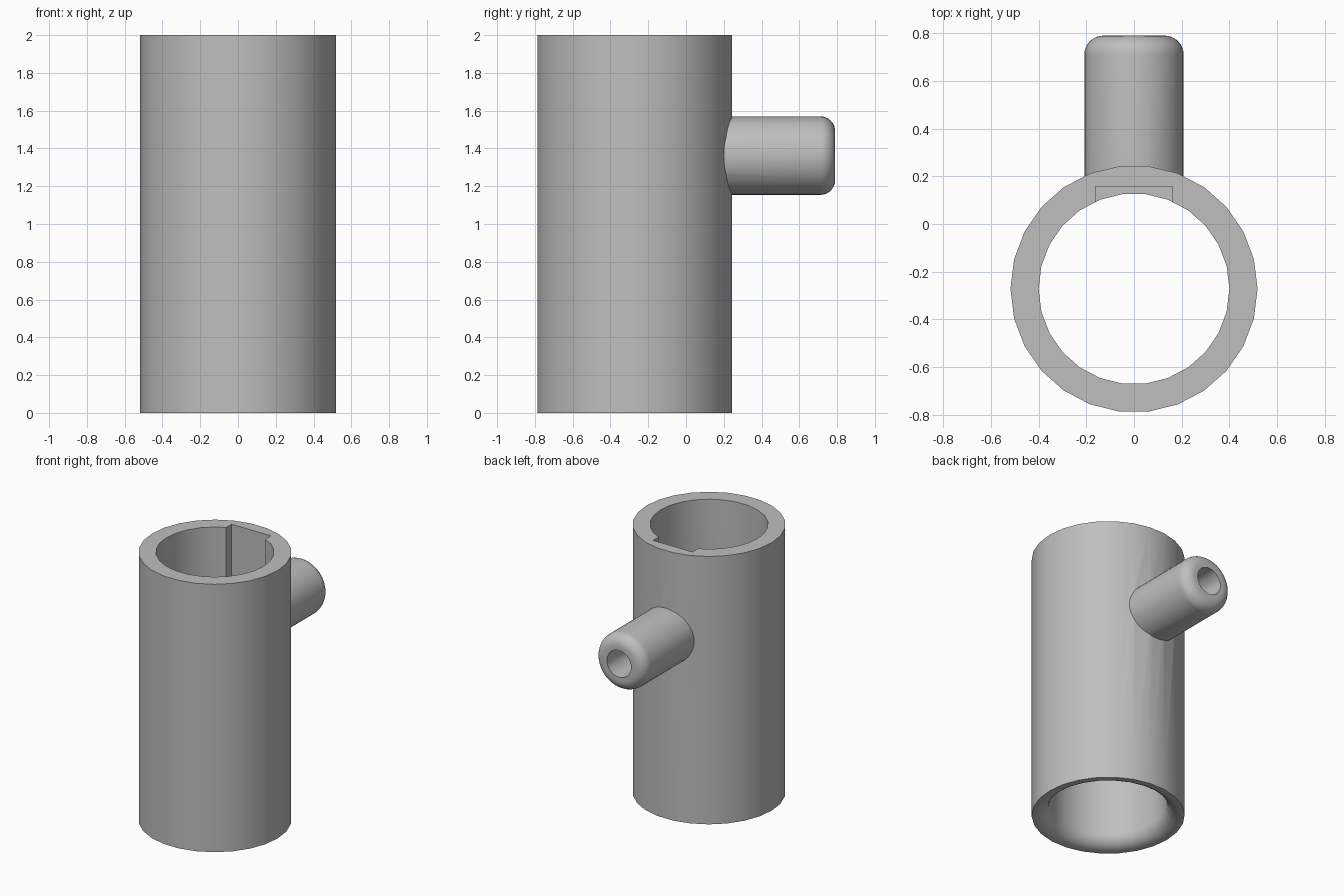
import bpy
import bmesh
import math
from mathutils import Matrix, Vector

if "Cube" in bpy.data.objects:
    bpy.data.objects.remove(bpy.data.objects["Cube"], do_unlink=True)

gray = bpy.data.materials.new("plain gray")
gray.use_nodes = True
color = (0.52, 0.52, 0.52, 1)
gray.diffuse_color = color
gray.node_tree.nodes["Principled BSDF"].inputs["Base Color"].default_value = color


def make_object(name, bm, matrix):
    bm.transform(matrix)
    bmesh.ops.recalc_face_normals(bm, faces=bm.faces)
    mesh = bpy.data.meshes.new(name)
    bm.to_mesh(mesh)
    bm.free()
    mesh.materials.append(gray)
    obj = bpy.data.objects.new(name, mesh)
    bpy.context.collection.objects.link(obj)
    return obj


def lathe(name, profile, segments, matrix):
    """Revolve a closed (radius, height) profile about z."""
    bm = bmesh.new()
    rings = []
    for i in range(segments):
        a = math.tau * i / segments
        rings.append([bm.verts.new((r * math.cos(a), r * math.sin(a), z))
                      for r, z in profile])
    count = len(profile)
    for i, ring in enumerate(rings):
        following = rings[(i + 1) % segments]
        for j in range(count):
            k = (j + 1) % count
            bm.faces.new((ring[j], following[j], following[k], ring[k]))
    return make_object(name, bm, matrix)


def arc(cx, cz, radius, start, end, steps=8):
    angles = [math.radians(start + (end - start) * i / steps) for i in range(steps + 1)]
    return [(cx + radius * math.cos(a), cz + radius * math.sin(a)) for a in angles]


def combine(target, tool, operation):
    mod = target.modifiers.new(operation.lower(), 'BOOLEAN')
    mod.object = tool
    mod.operation = operation
    mod.solver = 'EXACT'
    bpy.context.view_layer.objects.active = target
    bpy.ops.object.modifier_apply(modifier=mod.name)
    bpy.data.objects.remove(tool, do_unlink=True)


# Main tube, with a rounded flare at the lower mouth of the bore
AXIS_Y, OUTER, BORE, FLARE = -0.272, 0.518, 0.4, 0.1
body_profile = [(OUTER, 0), (OUTER, 2), (BORE, 2)]
body_profile += arc(BORE + FLARE, FLARE, FLARE, 180, 270)
body = lathe("tube_with_side_port", body_profile, 26, Matrix.Translation((0, AXIS_Y, 0)))

# Side port, pointing to the back with a rounded rim
PORT_Z, PORT_R, HOLE_R, ROUND = 1.362, 0.208, 0.1, 0.08
START, END = 0.18, 0.79
to_back = Matrix.Translation((0, 0, PORT_Z)) @ Matrix.Rotation(-math.pi / 2, 4, 'X')
port_profile = [(HOLE_R * 0.5, START), (PORT_R, START)]
port_profile += arc(PORT_R - ROUND, END - ROUND, ROUND, 0, 90)
port_profile += [(HOLE_R * 0.5, END)]
port = lathe("side_port", port_profile, 40, to_back)
combine(body, port, 'UNION')

# Keyway pocket in the back of the bore, open at the top
bm = bmesh.new()
bmesh.ops.create_cube(bm, size=1)
low, high = Vector((-0.162, -0.1, 1.0)), Vector((0.162, 0.157, 2.1))
size = high - low
pocket = make_object("keyway_cutter", bm,
                     Matrix.Translation((low + high) / 2) @ Matrix.Diagonal((*size, 1)))
combine(body, pocket, 'DIFFERENCE')

# Channel through the port into the bore
bm = bmesh.new()
bmesh.ops.create_cone(bm, cap_ends=True, segments=32, radius1=HOLE_R, radius2=HOLE_R, depth=1)
channel = make_object("channel_cutter", bm, to_back @ Matrix.Translation((0, 0, 0.4)))
combine(body, channel, 'DIFFERENCE')

# Smooth shading with crisp edges
bpy.ops.object.select_all(action='DESELECT')
body.select_set(True)
bpy.context.view_layer.objects.active = body
bpy.ops.object.shade_smooth_by_angle(angle=math.radians(30))
